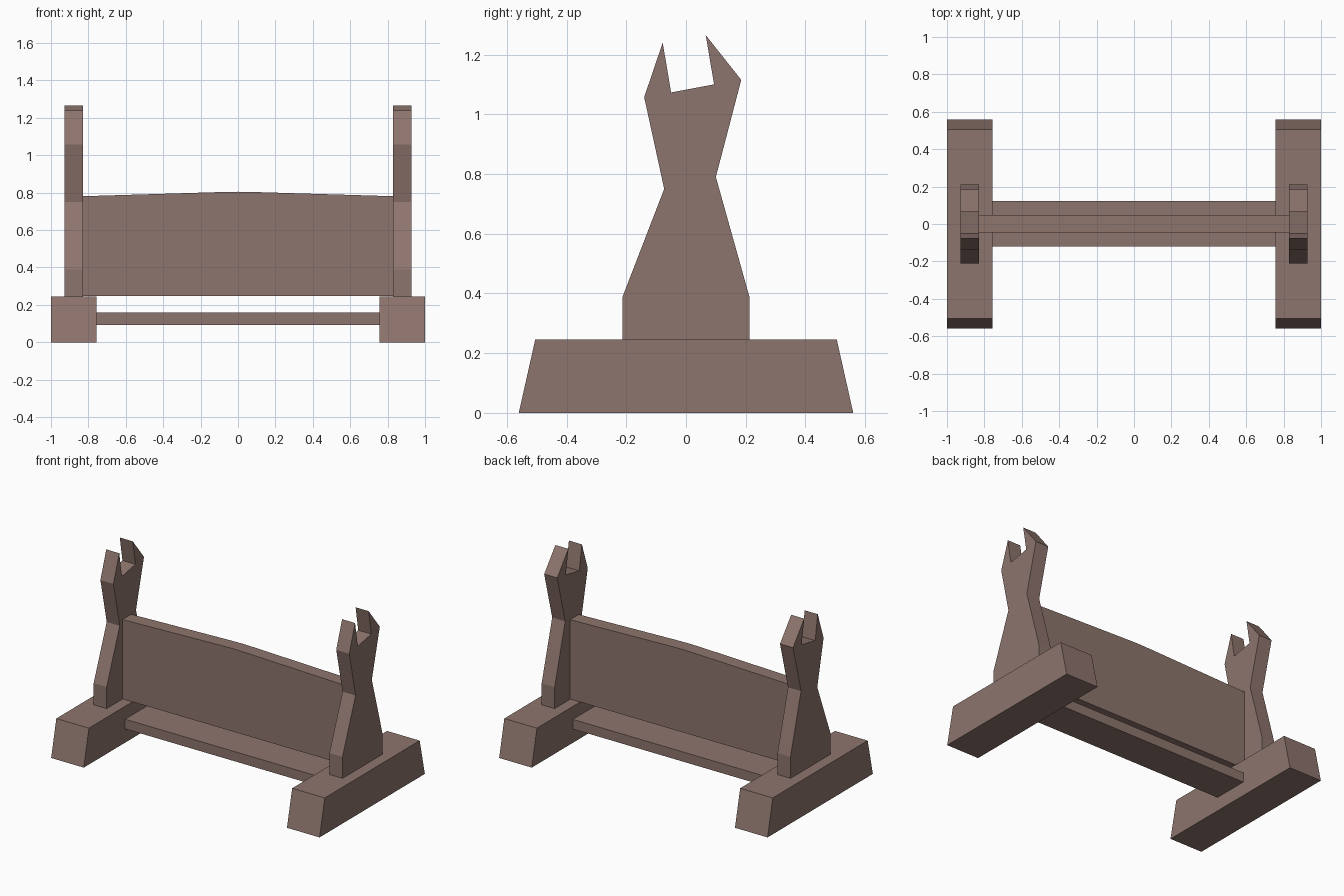
import bpy
import bmesh

cube = bpy.data.objects.get("Cube")
if cube:
    bpy.data.objects.remove(cube, do_unlink=True)

# Single wood colour
wood = bpy.data.materials.new("brown wood")
wood.use_nodes = True
color = (0.27, 0.178, 0.153, 1)
wood.diffuse_color = color
bsdf = next(n for n in wood.node_tree.nodes if n.type == 'BSDF_PRINCIPLED')
bsdf.inputs["Base Color"].default_value = color
bsdf.inputs["Roughness"].default_value = 0.8


def extrude_profile(name, profile, start, end, axis):
    """Extrude a flat outline along x (profile in y, z) or y (profile in x, z)."""
    bm = bmesh.new()
    place = (lambda a, z: (start, a, z)) if axis == "x" else (lambda a, z: (a, start, z))
    face = bm.faces.new([bm.verts.new(place(a, z)) for a, z in profile])
    result = bmesh.ops.extrude_face_region(bm, geom=[face])
    moved = [v for v in result["geom"] if isinstance(v, bmesh.types.BMVert)]
    step = end - start
    bmesh.ops.translate(bm, verts=moved, vec=(step, 0, 0) if axis == "x" else (0, step, 0))
    bmesh.ops.recalc_face_normals(bm, faces=bm.faces)
    mesh = bpy.data.meshes.new(name)
    bm.to_mesh(mesh)
    bm.free()
    mesh.materials.append(wood)
    obj = bpy.data.objects.new(name, mesh)
    bpy.context.collection.objects.link(obj)
    return obj


# Side outlines in y, z
foot = [(-0.56, 0), (0.56, 0), (0.505, 0.245), (-0.505, 0.245)]
upright = [(-0.212, 0.245), (0.212, 0.245), (0.212, 0.39), (0.1, 0.79),
           (0.185, 1.115), (0.066, 1.265), (0.094, 1.1), (-0.05, 1.073),
           (-0.078, 1.24), (-0.14, 1.057), (-0.073, 0.75), (-0.212, 0.39)]

# Feet and notched uprights on both sides
for side, s in (("left", 1), ("right", -1)):
    extrude_profile(side + "_foot", foot, s * 0.757, s, "x")
    extrude_profile(side + "_upright", upright, s * 0.83, s * 0.927, "x")

# Low rail between the feet
rail = [(-0.12, 0.093), (0.123, 0.093), (0.123, 0.158), (-0.12, 0.158)]
extrude_profile("lower_rail", rail, -0.757, 0.757, "x")

# Central panel with a gently crowned top
panel = [(-0.83, 0.247), (0.83, 0.247), (0.83, 0.781), (0.1, 0.803),
         (0, 0.805), (-0.1, 0.803), (-0.83, 0.781)]
extrude_profile("center_panel", panel, -0.045, 0.048, "y")
